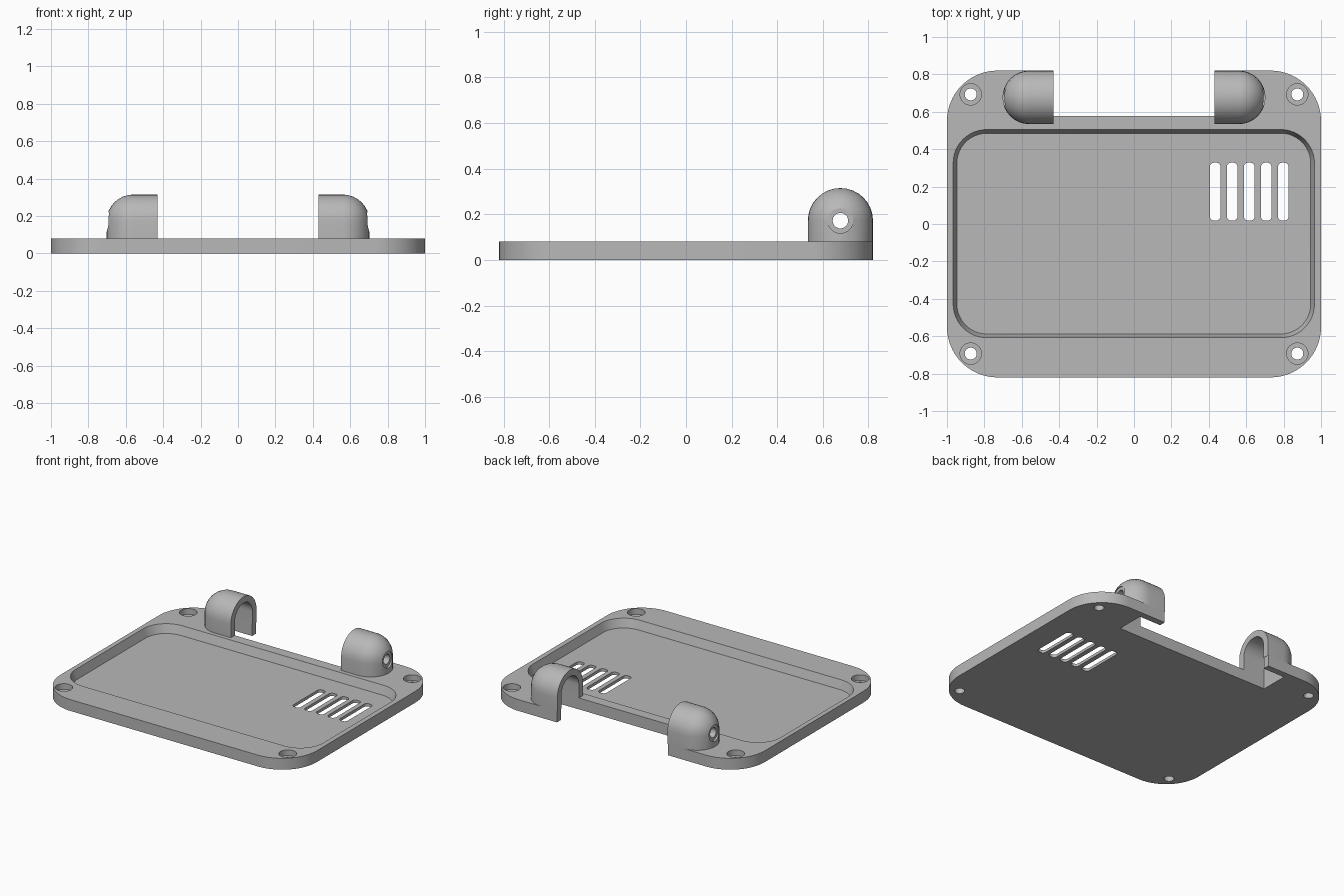
import bpy, bmesh
from math import sin, cos, pi
from mathutils import Matrix, Vector

cube = bpy.data.objects.get("Cube")
if cube:
    bpy.data.objects.remove(cube, do_unlink=True)

GREY = (0.48, 0.48, 0.48, 1)
grey = bpy.data.materials.new("matte grey")
grey.use_nodes = True
grey.diffuse_color = GREY
grey.node_tree.nodes["Principled BSDF"].inputs["Base Color"].default_value = GREY

THICK, FLOOR = 0.08, 0.02
AXIS_Y, AXIS_Z, KNUCKLE_R = 0.677, 0.172, 0.143
ALONG_X = Matrix.Rotation(pi / 2, 4, 'Y')


def finish(name, bm):
    bmesh.ops.recalc_face_normals(bm, faces=bm.faces)
    mesh = bpy.data.meshes.new(name)
    bm.to_mesh(mesh)
    bm.free()
    mesh.materials.append(grey)
    obj = bpy.data.objects.new(name, mesh)
    bpy.context.collection.objects.link(obj)
    return obj


def rounded_rect(x0, x1, y0, y1, r, seg=12):
    pts = []
    corners = [(x1 - r, y1 - r), (x0 + r, y1 - r), (x0 + r, y0 + r), (x1 - r, y0 + r)]
    for k, (cx, cy) in enumerate(corners):
        for i in range(seg + 1):
            a = (k + i / seg) * pi / 2
            pts.append((cx + r * cos(a), cy + r * sin(a)))
    return pts


def circle(x, y, r, n=32):
    return [(x + r * cos(2 * pi * i / n), y + r * sin(2 * pi * i / n)) for i in range(n)]


def loft(name, sections, matrix=Matrix()):
    """Solid through matching outlines, each given with its height."""
    bm = bmesh.new()
    rings = [[bm.verts.new(matrix @ Vector((x, y, z))) for x, y in outline]
             for outline, z in sections]
    for low, high in zip(rings, rings[1:]):
        for i in range(len(low)):
            j = (i + 1) % len(low)
            bm.faces.new((low[i], low[j], high[j], high[i]))
    bm.faces.new(rings[0])
    bm.faces.new(rings[-1])
    return finish(name, bm)


def prism(name, outline, z0, z1, matrix=Matrix()):
    return loft(name, [(outline, z0), (outline, z1)], matrix)


def cut(obj, cutters):
    for c in cutters:
        c.hide_render = True
        mod = obj.modifiers.new("cut", 'BOOLEAN')
        mod.operation, mod.solver, mod.object = 'DIFFERENCE', 'EXACT', c
    bpy.context.view_layer.update()
    result = bpy.data.meshes.new_from_object(
        obj.evaluated_get(bpy.context.evaluated_depsgraph_get()))
    obj.modifiers.clear()
    obj.data = result
    for c in cutters:
        bpy.data.objects.remove(c, do_unlink=True)


def smooth(obj):
    bpy.ops.object.select_all(action='DESELECT')
    obj.select_set(True)
    bpy.context.view_layer.objects.active = obj
    bpy.ops.object.shade_smooth_by_angle(angle=pi / 6)


def side_matrix(side):
    return Matrix.Diagonal((side, 1, 1, 1)) @ ALONG_X


def channel(side):
    """Arched hollow under a knuckle, open at the inner end and below."""
    r = 0.098
    arch = [(-AXIS_Z - r * cos(t), AXIS_Y + r * sin(t))
            for t in (pi * (i / 24 - 0.5) for i in range(25))]
    arch += [(0.1, AXIS_Y + r), (0.1, AXIS_Y - r)]
    return prism("channel_cutter", arch, 0.4, 0.6, side_matrix(side))


def pin_hole(side):
    small, big = (circle(-AXIS_Z, AXIS_Y, r) for r in (0.034, 0.055))
    return loft("pin_cutter", [(small, 0.5), (small, 0.686), (big, 0.686), (big, 0.8)],
                side_matrix(side))


def knuckle(name, side):
    """Arched block with a rounded outer end, hulled from a quarter dome."""
    bm = bmesh.new()
    n, inner, dome = 16, 0.43, 0.56
    for i in range(n + 1):
        a = pi * (i / n - 0.5)
        # base edge
        y = AXIS_Y + KNUCKLE_R * sin(a)
        bm.verts.new((side * (dome + KNUCKLE_R * cos(a)), y, THICK))
        # arch at the inner end
        bm.verts.new((side * inner, y, AXIS_Z + KNUCKLE_R * cos(a)))
        # dome
        for j in range(n // 2 + 1):
            e = pi / 2 * j / (n // 2)
            bm.verts.new((side * (dome + KNUCKLE_R * cos(a) * cos(e)),
                          AXIS_Y + KNUCKLE_R * sin(a) * cos(e),
                          AXIS_Z + KNUCKLE_R * sin(e)))
    for s in (-1, 1):
        bm.verts.new((side * inner, AXIS_Y + s * KNUCKLE_R, THICK))
    bmesh.ops.remove_doubles(bm, verts=bm.verts, dist=0.0005)
    bmesh.ops.convex_hull(bm, input=bm.verts)
    bmesh.ops.dissolve_limit(bm, angle_limit=0.01, verts=bm.verts, edges=bm.edges)
    obj = finish(name, bm)
    cut(obj, [channel(side), pin_hole(side)])
    smooth(obj)


# Base plate with tray recess, rear notch, screw holes and vents
plate = prism("base_plate", rounded_rect(-1, 1, -0.82, 0.82, 0.27, 20), 0, THICK)
rim = rounded_rect(-0.967, 0.965, -0.608, 0.505, 0.18)
floor = rounded_rect(-0.947, 0.945, -0.588, 0.485, 0.16)
cutters = [
    loft("recess_cutter", [(floor, FLOOR), (rim, THICK), (rim, 0.2)]),
    prism("notch_cutter", [(-0.432, 0.578), (0.432, 0.578), (0.432, 1), (-0.432, 1)], -0.1, 0.2),
]
for x in (-0.873, 0.873):
    for y in (-0.693, 0.693):
        small, big = circle(x, y, 0.032), circle(x, y, 0.057)
        cutters.append(loft("screw_cutter", [(small, -0.1), (small, 0.04), (big, 0.04), (big, 0.2)]))
for i in range(5):
    x = 0.434 + 0.091 * i
    cutters.append(prism("vent_cutter",
                         rounded_rect(x - 0.029, x + 0.029, 0.018, 0.328, 0.024, 6), -0.1, 0.2))
cutters += [channel(1), channel(-1)]
cut(plate, cutters)
smooth(plate)

# Hinge knuckles
knuckle("left_hinge_knuckle", 1)
knuckle("right_hinge_knuckle", -1)
